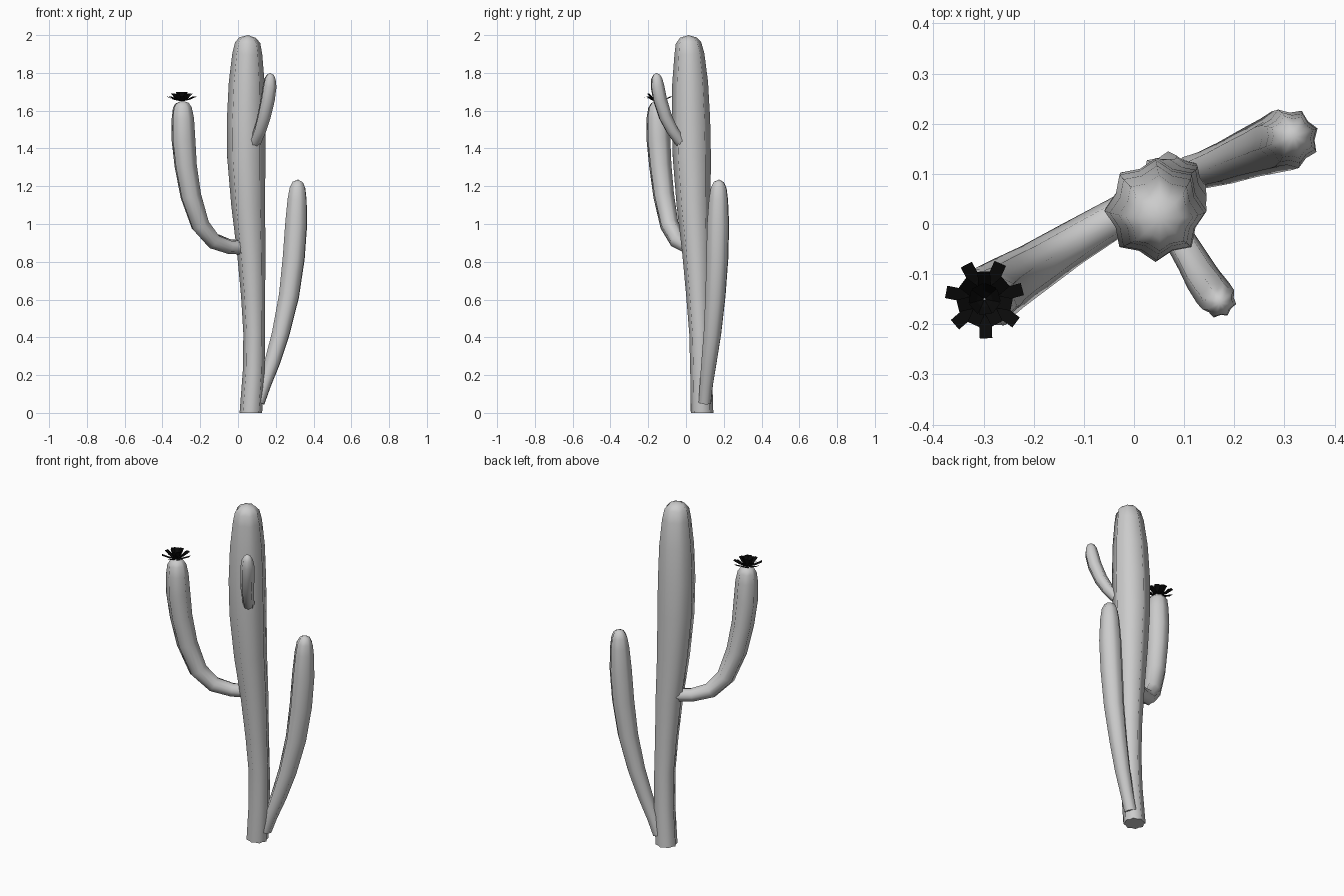
import bpy, bmesh, math
from mathutils import Vector

RIBS = 8


def finish(bm, name, smooth=True):
    mesh = bpy.data.meshes.new(name)
    bm.normal_update()
    bm.to_mesh(mesh)
    bm.free()
    for p in mesh.polygons:
        p.use_smooth = smooth
    ob = bpy.data.objects.new(name, mesh)
    bpy.context.collection.objects.link(ob)
    return ob


def ribbed_stem(name, path, tip, valley=0.87, flat_base=False):
    """Sweep a ribbed star section along (x, y, z, radius) points, closing at a tip."""
    bm = bmesh.new()
    pts = [Vector(p[:3]) for p in path] + [Vector(tip)]
    n = RIBS * 2
    rings = []
    side = Vector((1, 0, 0)) if flat_base else Vector((0, 0, 1)).cross(pts[-2] - pts[0])
    for i, p in enumerate(path):
        t = (pts[i + 1] - pts[max(i - 1, 0)]).normalized()
        if flat_base and i == 0:
            t = Vector((0, 0, 1))
        side = (side - t * side.dot(t)).normalized()
        other = t.cross(side)
        ring = []
        for k in range(n):
            a = math.tau * k / n
            r = p[3] * (1.03 if k % 2 == 0 else valley)
            ring.append(bm.verts.new(pts[i] + side * (r * math.cos(a)) + other * (r * math.sin(a))))
        rings.append(ring)
    for a, b in zip(rings, rings[1:]):
        for k in range(n):
            j = (k + 1) % n
            bm.faces.new((a[k], a[j], b[j], b[k]))
    top = bm.verts.new(pts[-1])
    for k in range(n):
        bm.faces.new((rings[-1][k], rings[-1][(k + 1) % n], top))
    base = bm.faces.new(list(reversed(rings[0])))
    for e in base.edges:
        e.smooth = False
    return finish(bm, name)


# Main trunk
ribbed_stem("trunk", [
    (0.068, 0.085, 0.0, 0.058), (0.083, 0.08, 0.22, 0.056), (0.086, 0.075, 0.42, 0.056),
    (0.08, 0.065, 0.62, 0.062), (0.07, 0.055, 0.85, 0.073), (0.054, 0.04, 1.1, 0.087),
    (0.044, 0.031, 1.35, 0.098), (0.043, 0.026, 1.55, 0.099), (0.046, 0.022, 1.75, 0.092),
    (0.049, 0.018, 1.9, 0.077), (0.051, 0.013, 1.96, 0.065), (0.052, 0.012, 1.987, 0.042)],
    (0.053, 0.012, 2.0), flat_base=True)

# Long left arm carrying the flower
ribbed_stem("left_arm", [
    (0.04, 0.055, 0.875, 0.036), (-0.045, 0.008, 0.88, 0.038), (-0.13, -0.043, 0.91, 0.043),
    (-0.2, -0.088, 0.995, 0.049), (-0.25, -0.118, 1.15, 0.055), (-0.277, -0.136, 1.31, 0.059),
    (-0.289, -0.146, 1.45, 0.063), (-0.292, -0.15, 1.56, 0.059), (-0.295, -0.15, 1.615, 0.05),
    (-0.297, -0.15, 1.64, 0.035)], (-0.298, -0.15, 1.652))

# Low right arm rising from near the ground
ribbed_stem("right_arm", [
    (0.108, 0.1, 0.055, 0.034), (0.14, 0.108, 0.15, 0.036), (0.182, 0.122, 0.27, 0.042),
    (0.226, 0.14, 0.42, 0.048), (0.27, 0.156, 0.62, 0.055), (0.295, 0.166, 0.82, 0.06),
    (0.308, 0.17, 1.0, 0.06), (0.313, 0.172, 1.13, 0.052), (0.315, 0.173, 1.19, 0.043),
    (0.317, 0.174, 1.222, 0.028)], (0.318, 0.175, 1.235))

# Small upper arm
ribbed_stem("small_arm", [
    (0.07, 0.01, 1.405, 0.028), (0.094, -0.035, 1.44, 0.03), (0.118, -0.075, 1.5, 0.032),
    (0.138, -0.11, 1.57, 0.035), (0.158, -0.138, 1.66, 0.037), (0.168, -0.151, 1.73, 0.036),
    (0.17, -0.155, 1.77, 0.029), (0.171, -0.156, 1.79, 0.018)], (0.171, -0.157, 1.8))

# Flower: layers of narrow petals bending upward
dark = bpy.data.materials.new("dark_petal")
dark.diffuse_color = (0.003, 0.003, 0.003, 1)
centre = Vector((-0.298, -0.15, 1.65))
bm = bmesh.new()
for reach, rise, turn in ((0.078, 0.024, 15), (0.055, 0.04, 40), (0.03, 0.05, 15)):
    for i in range(7):
        a = math.radians(turn) + math.tau * i / 7
        out = Vector((math.cos(a), math.sin(a), 0))
        across = Vector((-out.y, out.x, 0))
        prev = None
        for f, h, w in ((0.03, 0, 0.004), (0.5, 0.3, 0.0125), (1, 1, 0.0125)):
            c = centre + out * (reach * f) + Vector((0, 0, rise * h))
            pair = [bm.verts.new(c - across * w), bm.verts.new(c + across * w)]
            if prev:
                bm.faces.new((prev[0], pair[0], pair[1], prev[1]))
            prev = pair
flower = finish(bm, "flower", smooth=False)
flower.data.materials.append(dark)
